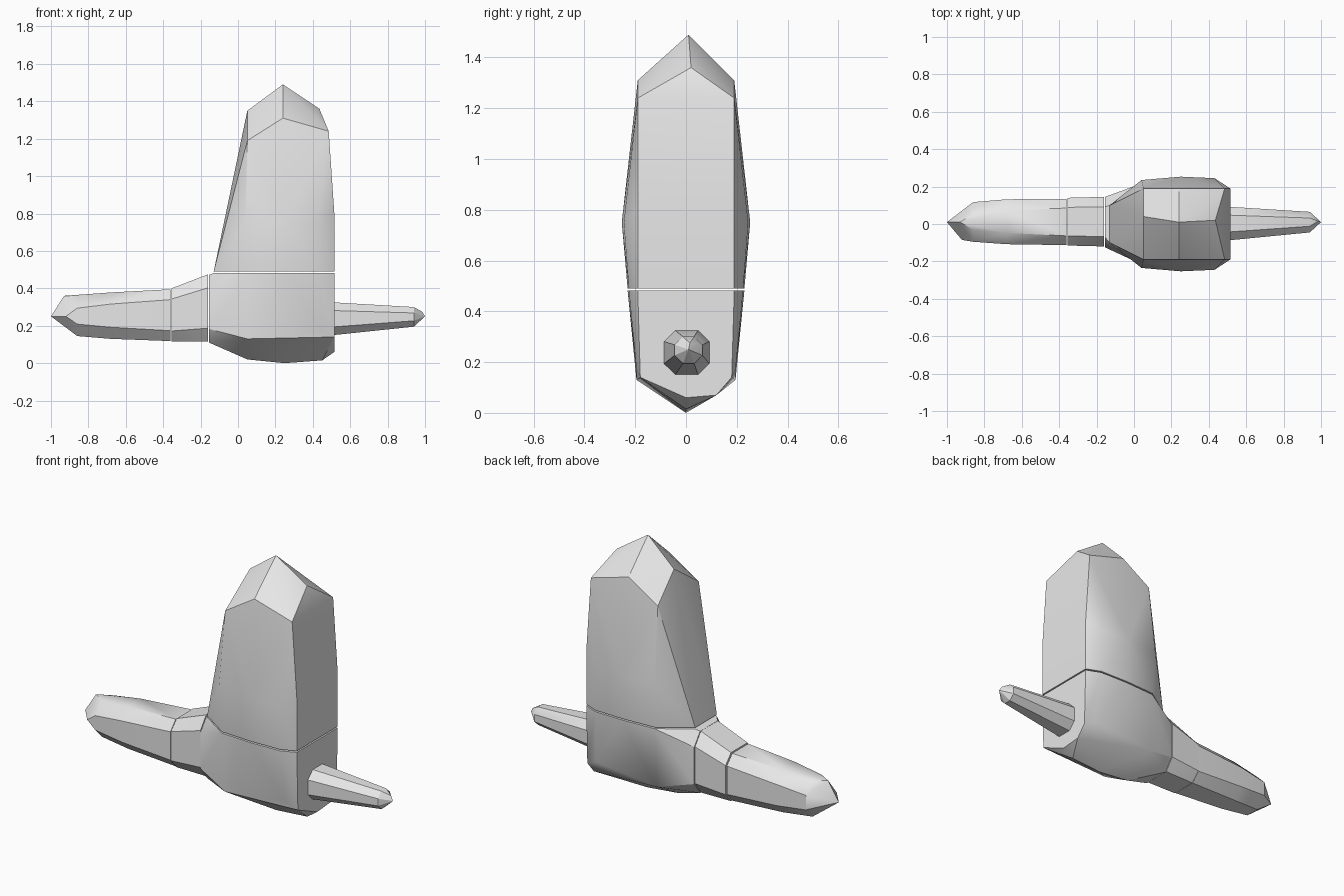
import bpy
import bmesh
import math

default_cube = bpy.data.objects.get("Cube")
if default_cube:
    bpy.data.objects.remove(default_cube, do_unlink=True)

# Single plain grey
grey = bpy.data.materials.new("plain_grey")
grey.use_nodes = True
grey.diffuse_color = (0.8, 0.8, 0.8, 1)
shader = next(node for node in grey.node_tree.nodes if node.type == "BSDF_PRINCIPLED")
shader.inputs["Base Color"].default_value = grey.diffuse_color


def build_hull(name, points):
    """Make a closed faceted solid around the given points."""
    bm = bmesh.new()
    for point in points:
        bm.verts.new(point)
    result = bmesh.ops.convex_hull(bm, input=bm.verts[:])
    loose = {item for item in result["geom_interior"] + result["geom_unused"]
             if isinstance(item, bmesh.types.BMVert)}
    bmesh.ops.delete(bm, geom=list(loose), context="VERTS")
    bmesh.ops.recalc_face_normals(bm, faces=bm.faces[:])
    mesh = bpy.data.meshes.new(name)
    bm.to_mesh(mesh)
    bm.free()
    mesh.materials.append(grey)
    mesh.shade_smooth()
    mesh.set_sharp_from_angle(angle=math.radians(30))
    part = bpy.data.objects.new(name, mesh)
    bpy.context.collection.objects.link(part)
    return part


def mirrored(points):
    """Repeat points on the front and the back."""
    return [(x, side * y, z) for x, y, z in points for side in (-1, 1)]


def section(x, front, back, bottom, top, cut=0.2):
    """Eight-sided cross-section across the x axis."""
    depth, height = back - front, top - bottom
    corners = []
    for u, v in ((cut, 0), (0, cut), (0, 1 - cut), (cut, 1)):
        corners.append((x, front + u * depth, bottom + v * height))
        corners.append((x, back - u * depth, bottom + v * height))
    return corners


# Outline shared by the upper block and the lower body where they meet
joint = [(0.05, 0.22), (0.25, 0.23), (0.43, 0.225), (0.515, 0.19)]

# Tall upper block with a faceted, pointed crown
upper = mirrored([(x, y, 0.49) for x, y in joint])
upper += mirrored([(-0.13, 0.1, 0.49)])
upper += mirrored([(0.04, 0.235, 0.75), (0.25, 0.253, 0.75),
                   (0.43, 0.245, 0.75), (0.515, 0.19, 0.8)])
upper += mirrored([(0.05, 0.19, 1.19), (0.24, 0.19, 1.31), (0.485, 0.19, 1.24)])
upper += [(0.05, 0.04, 1.35), (0.435, 0.02, 1.36), (0.24, 0.01, 1.49)]
build_hull("upper_block", upper)

# Lower body with a keel-shaped underside
lower = mirrored([(x, y, 0.482) for x, y in joint])
lower += mirrored([(-0.13, 0.1, 0.482)])
lower += section(-0.155, -0.125, 0.145, 0.11, 0.472)
lower += mirrored([(0.05, 0.195, 0.13), (0.45, 0.195, 0.17), (0.515, 0.18, 0.14)])
lower += [(0.05, 0, 0.02), (0.25, 0, 0), (0.45, 0, 0.015),
          (0.515, 0, 0.06), (0.515, 0.12, 0.07)]
build_hull("lower_body", lower)

# Short collar between the body and the long arm
collar = section(-0.16, -0.12, 0.145, 0.115, 0.475)
collar += section(-0.355, -0.115, 0.14, 0.115, 0.4)
build_hull("arm_collar", collar)

# Long tapering arm
arm = section(-0.36, -0.113, 0.135, 0.118, 0.395)
arm += section(-0.68, -0.108, 0.132, 0.13, 0.378, 0.25)
arm += section(-0.86, -0.095, 0.117, 0.145, 0.358, 0.3)
arm += [(-0.93, 0.01, 0.36), (-0.92, -0.085, 0.25), (-1, 0.01, 0.25)]
build_hull("long_arm", arm)

# Thin rod on the other side
rod = section(0.51, -0.087, 0.092, 0.15, 0.325, 0.25)
rod += section(0.94, -0.045, 0.065, 0.195, 0.3, 0.3)
rod += [(0.985, 0.015, 0.275), (1, 0.01, 0.25)]
build_hull("thin_rod", rod)
